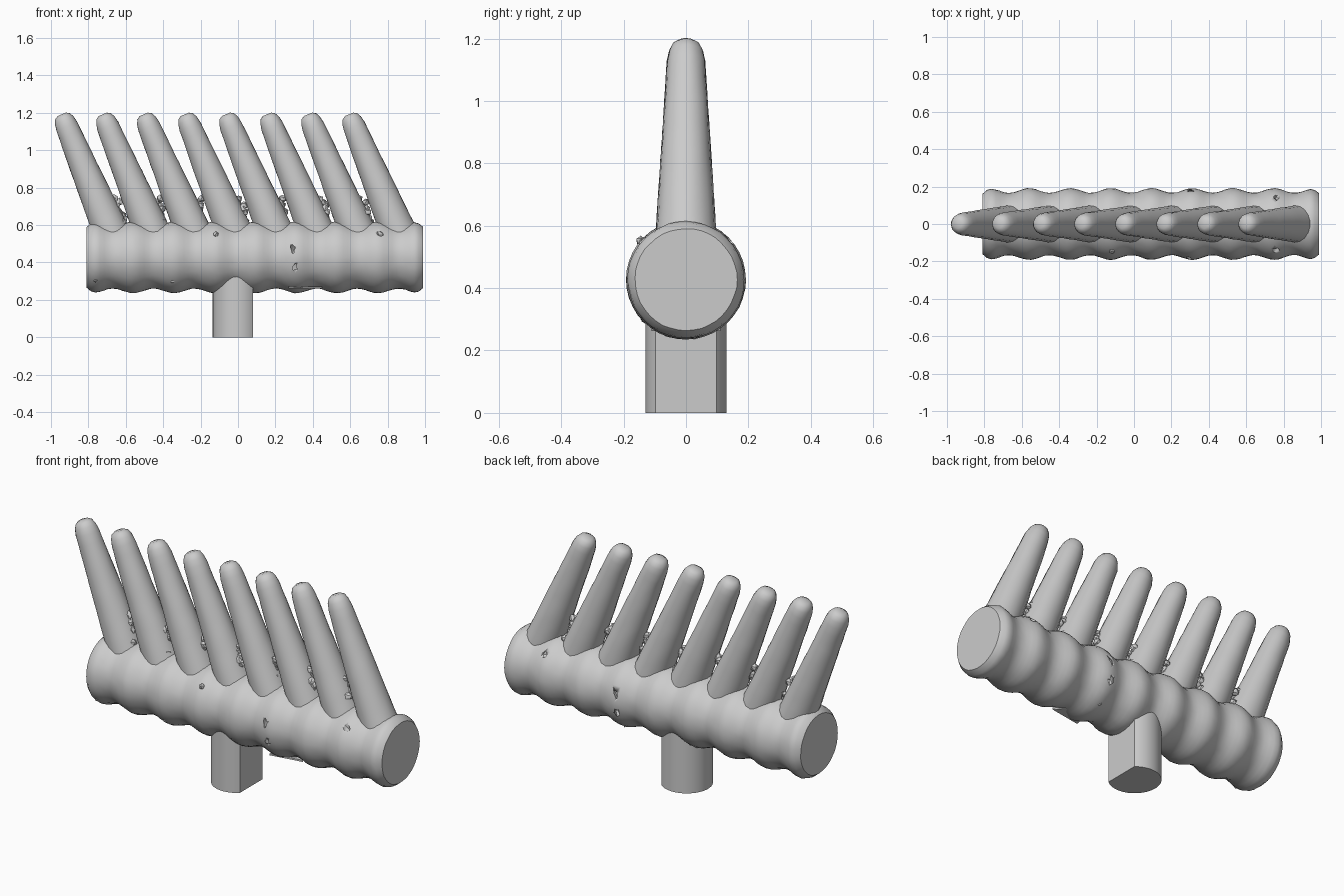
import bpy, bmesh, math, random
from mathutils import Vector

random.seed(4)
cube = bpy.data.objects.get("Cube")
if cube:
    bpy.data.objects.remove(cube)

grey = bpy.data.materials.new("stone grey")
grey.use_nodes = True
COLOR = (0.6, 0.6, 0.6, 1)
grey.diffuse_color = COLOR
grey.node_tree.nodes["Principled BSDF"].inputs["Base Color"].default_value = COLOR

AXIS_Z = 0.427
PITCH = 0.218


def finish(name, bm, angle=40):
    """Turn a bmesh into a shaded, coloured object."""
    bmesh.ops.recalc_face_normals(bm, faces=bm.faces)
    mesh = bpy.data.meshes.new(name)
    bm.to_mesh(mesh)
    bm.free()
    mesh.materials.append(grey)
    obj = bpy.data.objects.new(name, mesh)
    bpy.context.collection.objects.link(obj)
    bpy.ops.object.select_all(action='DESELECT')
    obj.select_set(True)
    bpy.context.view_layer.objects.active = obj
    bpy.ops.object.shade_smooth_by_angle(angle=math.radians(angle))
    return obj


def lathe(start, direction, profile, sides, rough=0.0):
    """Closed solid of revolution from (distance, radius) pairs."""
    bm = bmesh.new()
    start, d = Vector(start), Vector(direction).normalized()
    u = Vector((0, 1, 0))
    v = d.cross(u)
    rings = []
    for t, r in profile:
        ring = []
        for i in range(sides):
            a = math.tau * i / sides
            rr = r + random.uniform(-rough, rough)
            ring.append(bm.verts.new(start + d * t + (u * math.cos(a) + v * math.sin(a)) * rr))
        rings.append(ring)
    for a, b in zip(rings, rings[1:]):
        for i in range(sides):
            j = (i + 1) % sides
            bm.faces.new((a[i], a[j], b[j], b[i]))
    bm.faces.new(rings[0])
    bm.faces.new(rings[-1])
    return bm


def lump(bm, centre, size):
    """Small irregular blob added to a bmesh."""
    new = bmesh.ops.create_icosphere(bm, subdivisions=1, radius=1)["verts"]
    for vert in new:
        k = random.uniform(0.7, 1.1)
        vert.co = Vector(centre) + Vector([c * s * k for c, s in zip(vert.co, size)])


# Ribbed body: rounded ends, eight swellings along its length
x0, x1 = -0.81, 0.99
profile = []
steps = 76
for i in range(steps + 1):
    x = x0 + (x1 - x0) * i / steps
    r = 0.179 + 0.0125 * math.cos(math.tau * (x + 0.56) / PITCH)
    edge = min(x - x0, x1 - x)
    if edge < 0.06:
        r -= 0.025 * (1 - edge / 0.06) ** 2
    profile.append((x, r))
body = finish("ribbed_body", lathe((0, 0, AXIS_Z), (1, 0, 0), profile, 40, 0.0012))

# Worn pits and the slit in the body, front and back
bm = bmesh.new()
for side in (-1, 1):
    lump(bm, (0.30, side * 0.165, 0.47), (0.028, 0.03, 0.04))
    lump(bm, (0.30, side * 0.165, 0.38), (0.028, 0.03, 0.04))
    lump(bm, (0.76, side * 0.145, 0.555), (0.022, 0.025, 0.02))
cutter = finish("pit_cutter", bm)
cutter.hide_render = True
cutter.hide_set(True)
cut = body.modifiers.new("pits", 'BOOLEAN')
cut.operation = 'DIFFERENCE'
cut.object = cutter

# Eight slanted, tapering tines with blunt tips
lean = Vector((-0.23, 0, 0.55)).normalized()
tine_profile = [(0.0, 0.102)]
tine_profile += [(0.68 * k / 14, 0.102 - 0.041 * k / 14) for k in range(1, 15)]
tine_profile += [(0.715, 0.054), (0.738, 0.043), (0.75, 0.024)]
for n in range(8):
    base = (-0.653 + n * 0.2195, 0, 0.50)
    finish(f"tine_{n + 1}", lathe(base, lean, tine_profile, 18, 0.0012))

# Crusty webs filling the gaps at the feet of the tines
bm = bmesh.new()
for n in range(7):
    x = -0.62 + n * 0.2195
    for k in range(9):
        h = k / 8
        lump(bm, (x - 0.035 * h + random.uniform(-0.02, 0.02),
                  random.uniform(-0.04, 0.04) * (1.2 - h), 0.60 + 0.14 * h),
             (0.024, 0.022, 0.024))
finish("tine_webs", bm, 25)

# Small crumbs on the body
bm = bmesh.new()
for x, y, z in ((-0.12, -0.145, 0.55), (-0.35, -0.13, 0.30), (-0.76, -0.13, 0.31),
                (-0.77, 0.12, 0.31), (0.95, 0.12, 0.31)):
    lump(bm, (x, y, z), (0.02, 0.018, 0.02))
finish("crumbs", bm, 25)

# Round post with one side cut flat
bm = bmesh.new()
r, cx, flat = 0.13, -0.005, 0.08
a0 = math.acos((flat - cx) / r)
outline = []
for i in range(41):
    a = a0 + (math.tau - 2 * a0) * i / 40
    outline.append(bm.verts.new((cx + r * math.cos(a), r * math.sin(a), 0)))
face = bm.faces.new(outline)
top = bmesh.ops.extrude_face_region(bm, geom=[face])["geom"]
bmesh.ops.translate(bm, vec=(0, 0, 0.42), verts=[g for g in top if isinstance(g, bmesh.types.BMVert)])
finish("post", bm, 30)

# Thin sliver under the body
bm = bmesh.new()
tri = [bm.verts.new(p) for p in ((0.27, -0.11, 0.262), (0.45, -0.08, 0.262), (0.30, 0.11, 0.262))]
face = bm.faces.new(tri)
top = bmesh.ops.extrude_face_region(bm, geom=[face])["geom"]
bmesh.ops.translate(bm, vec=(0, 0, 0.009), verts=[g for g in top if isinstance(g, bmesh.types.BMVert)])
finish("underside_sliver", bm, 30)
